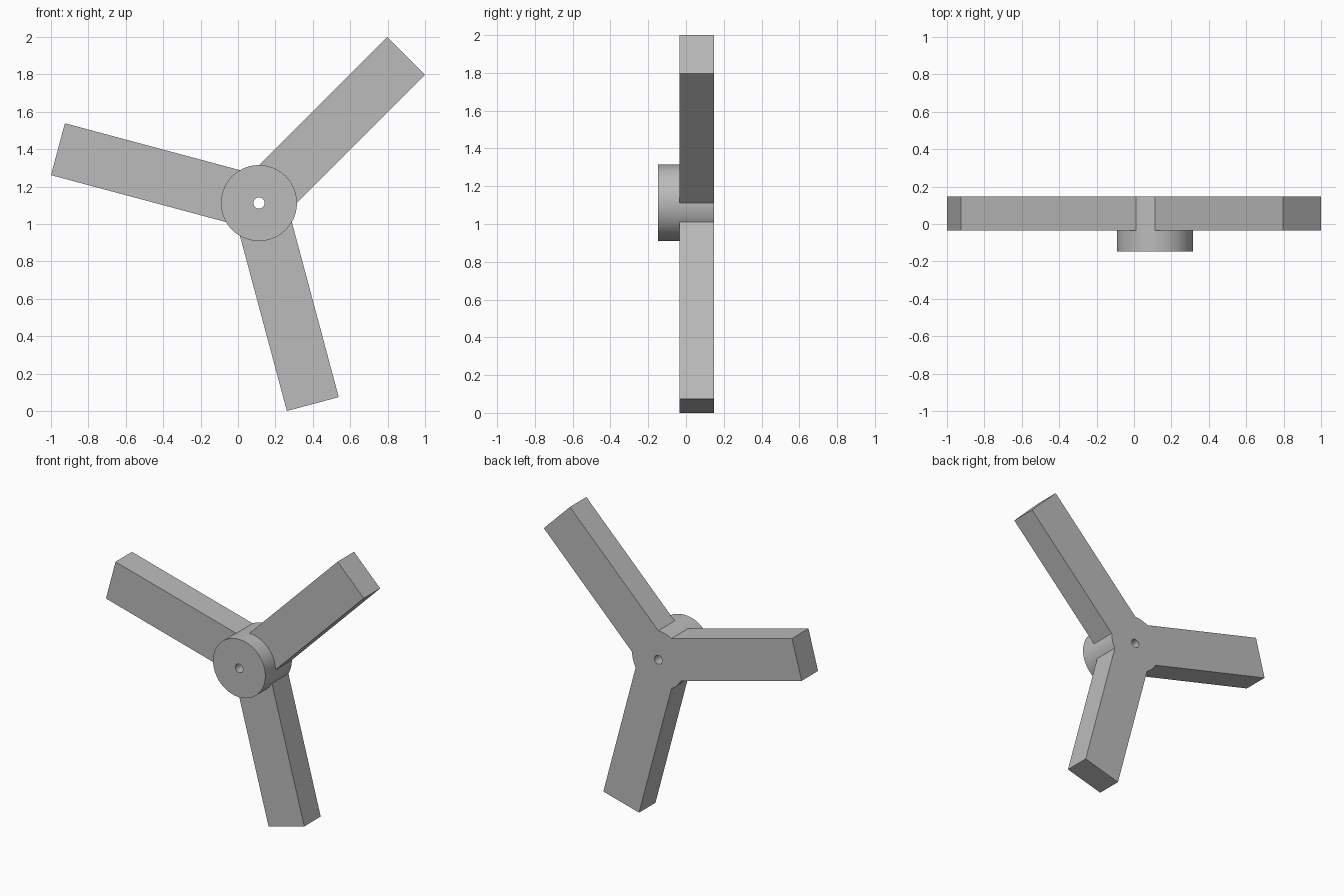
import bpy
import bmesh
from math import sin, cos, radians

cube = bpy.data.objects.get("Cube")
if cube:
    bpy.data.objects.remove(cube, do_unlink=True)

CX = CZ = 0.112                # hub axis: x, and height above 1
CZ += 1.0
HUB_R, BORE_R = 0.203, 0.03
LENGTH, HALF_W = 1.1126, 0.1435
FRONT, STEP, BACK = -0.147, -0.035, 0.147
SEGS = 72
BLADES = (45, 165, 285)

grey = bpy.data.materials.new("plain_grey")
grey.use_nodes = True
colour = (0.5, 0.5, 0.5, 1)
grey.diffuse_color = colour
grey.node_tree.nodes["Principled BSDF"].inputs["Base Color"].default_value = colour

bm = bmesh.new()


def ring(radius, y):
    """Circle of vertices around the hub axis."""
    angles = [radians(360 * k / SEGS) for k in range(SEGS)]
    return [bm.verts.new((CX + radius * cos(a), y, CZ + radius * sin(a))) for a in angles]


hub_front, hub_step, hub_back = (ring(HUB_R, y) for y in (FRONT, STEP, BACK))
bore_front, bore_back = ring(BORE_R, FRONT), ring(BORE_R, BACK)


def band(a, b, k):
    j = (k + 1) % SEGS
    bm.faces.new((a[k], a[j], b[j], b[k]))


# Blades: each root follows the hub over a quarter turn
covered = set()
quarter = SEGS // 4
for angle in BLADES:
    first = (angle - 45) * SEGS // 360
    arc = [(first + i) % SEGS for i in range(quarter + 1)]
    covered.update(arc[:-1])
    c, s = cos(radians(angle)), sin(radians(angle))
    tips = {}
    for y in (STEP, BACK):
        tips[y] = [bm.verts.new((CX + LENGTH * c - w * s, y, CZ + LENGTH * s + w * c))
                   for w in (-HALF_W, HALF_W)]
    for y, rim in ((STEP, hub_step), (BACK, hub_back)):
        bm.faces.new([rim[k] for k in reversed(arc)] + tips[y])
    (r0, l0), (r1, l1) = tips[STEP], tips[BACK]
    a, b = arc[0], arc[-1]
    bm.faces.new((r0, l0, l1, r1))
    bm.faces.new((hub_step[a], r0, r1, hub_back[a]))
    bm.faces.new((l0, hub_step[b], hub_back[b], l1))

# Hub: end faces, through bore, front boss and the wall between blades
for k in range(SEGS):
    band(hub_front, bore_front, k)
    band(bore_front, bore_back, k)
    band(bore_back, hub_back, k)
    band(hub_step, hub_front, k)
    if k not in covered:
        band(hub_back, hub_step, k)

bmesh.ops.recalc_face_normals(bm, faces=bm.faces[:])
mesh = bpy.data.meshes.new("three_blade_rotor")
bm.to_mesh(mesh)
bm.free()
mesh.materials.append(grey)

rotor = bpy.data.objects.new("three_blade_rotor", mesh)
bpy.context.collection.objects.link(rotor)
bpy.ops.object.select_all(action="DESELECT")
rotor.select_set(True)
bpy.context.view_layer.objects.active = rotor
bpy.ops.object.shade_smooth_by_angle(angle=radians(30))
